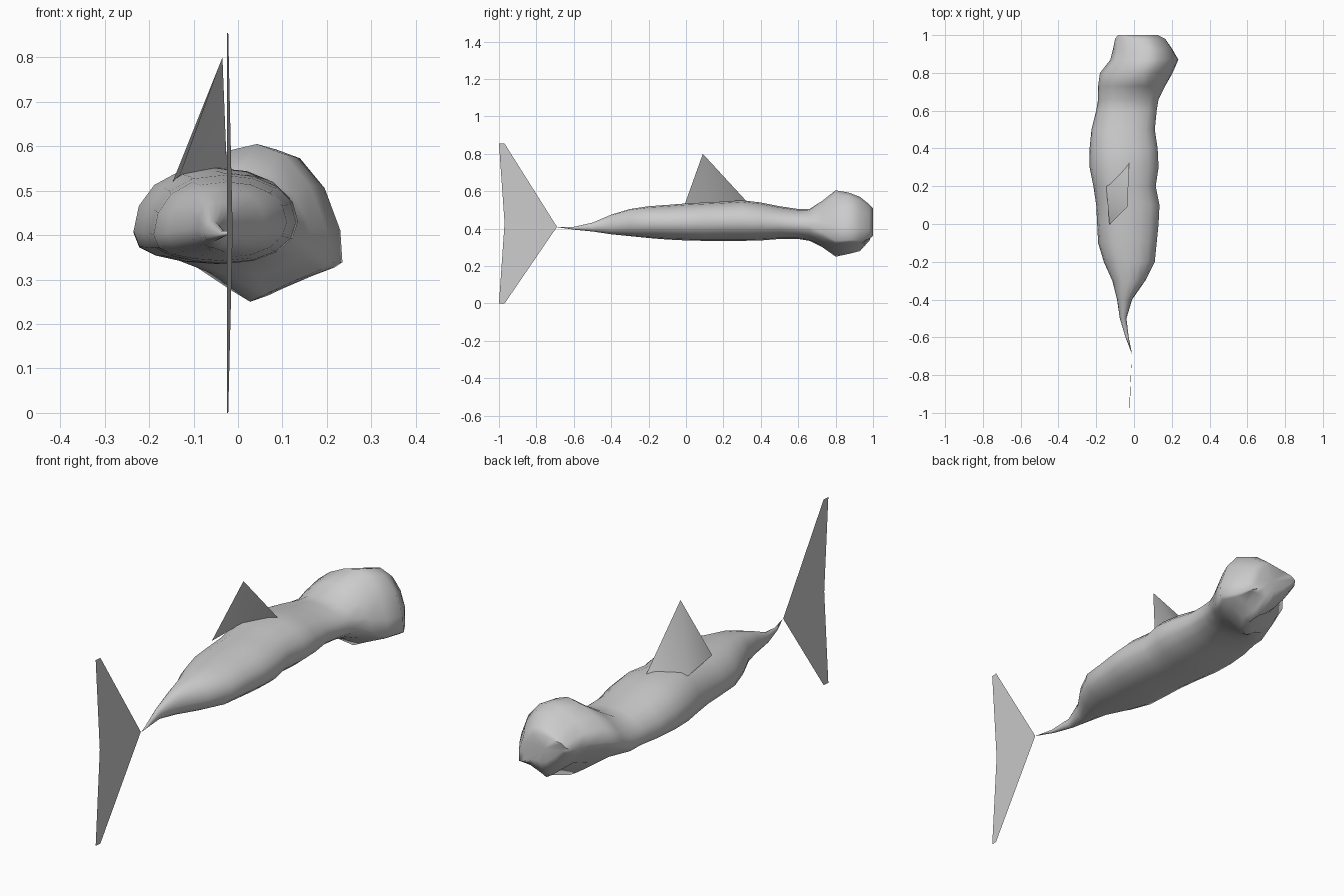
import bpy, bmesh, math

if "Cube" in bpy.data.objects:
    bpy.data.objects.remove(bpy.data.objects["Cube"])

grey = bpy.data.materials.new("plain grey")
grey.diffuse_color = (0.6, 0.6, 0.6, 1)
grey.use_nodes = True
grey.node_tree.nodes["Principled BSDF"].inputs["Base Color"].default_value = grey.diffuse_color


def make_object(name, verts, faces, smooth=None):
    mesh = bpy.data.meshes.new(name)
    mesh.from_pydata(verts, [], faces)
    mesh.materials.append(grey)
    obj = bpy.data.objects.new(name, mesh)
    bpy.context.collection.objects.link(obj)
    if smooth:
        bm = bmesh.new()
        bm.from_mesh(mesh)
        bmesh.ops.recalc_face_normals(bm, faces=bm.faces)
        bm.to_mesh(mesh)
        bm.free()
        bpy.ops.object.select_all(action='DESELECT')
        obj.select_set(True)
        bpy.context.view_layer.objects.active = obj
        bpy.ops.object.shade_smooth_by_angle(angle=math.radians(smooth))
    return obj


def power(v, p):
    return math.copysign(abs(v) ** p, v) if abs(v) > 1e-6 else 0.0


# Body and head sections: y, left x, right x, bottom z, top z
SECTIONS = [
    (-0.60, -0.045, -0.028, 0.395, 0.41), (-0.50, -0.075, -0.04, 0.385, 0.432),
    (-0.40, -0.09, -0.01, 0.37, 0.475), (-0.30, -0.115, 0.06, 0.36, 0.505),
    (-0.20, -0.16, 0.11, 0.35, 0.52), (-0.10, -0.19, 0.12, 0.342, 0.527),
    (0.00, -0.195, 0.13, 0.337, 0.535), (0.10, -0.20, 0.135, 0.335, 0.54),
    (0.20, -0.215, 0.115, 0.335, 0.545), (0.30, -0.235, 0.13, 0.335, 0.552),
    (0.40, -0.235, 0.125, 0.337, 0.54), (0.50, -0.225, 0.11, 0.345, 0.52),
    (0.60, -0.20, 0.12, 0.345, 0.505), (0.66, -0.19, 0.13, 0.335, 0.505),
    (0.73, -0.19, 0.165, 0.30, 0.55), (0.80, -0.18, 0.205, 0.25, 0.605),
    (0.87, -0.125, 0.235, 0.265, 0.593), (0.93, -0.11, 0.20, 0.28, 0.57),
    (0.98, -0.10, 0.165, 0.335, 0.53), (1.00, -0.085, 0.125, 0.38, 0.51),
]
# Roundness per quadrant (below 1 boxy, above 1 pointed), keyed by right, upper
BODY_SHAPE = {(0, 1): 0.85, (1, 1): 0.95, (0, 0): 0.95, (1, 0): 0.95}
HEAD_SHAPE = {(0, 1): 1.2, (1, 1): 1.2, (0, 0): 1.7, (1, 0): 1.75}
SIDES = 16
verts = [(-0.01, -0.69, 0.408)]
for y, left, right, low, high in SECTIONS:
    head = max(0.0, min(1.0, (y - 0.66) / 0.14))
    mid_x, half = (left + right) / 2, (right - left) / 2
    mid_z = low + (high - low) * 0.47
    for i in range(SIDES):
        a = 2 * math.pi * i / SIDES
        c, s = math.cos(a), math.sin(a)
        quadrant = (int(c > 0), int(s > 0))
        p = BODY_SHAPE[quadrant] * (1 - head) + HEAD_SHAPE[quadrant] * head
        x = mid_x + half * power(c, p) + head * (0.03 if s > 0 else 0.015) * abs(s)
        z = mid_z + (high - mid_z if s > 0 else mid_z - low) * power(s, p)
        # the head leans down to the right, the body bulges low on the left
        lean = 0.08 * c if c > 0 else 0.04 * c
        girth = min(1.0, half / 0.15)
        z -= (lean * head + 0.028 * girth * (1 - head) * max(-c, 0)) * (1 - s * s)
        # small mouth notch under the head
        if 0.85 < y < 0.9 and i == 11:
            z += 0.03
        verts.append((x, y, z))
end = len(verts)
verts.append((0.03, 0.982, 0.44))

faces = []
for i in range(SIDES):
    j = (i + 1) % SIDES
    faces.append((0, 1 + i, 1 + j))
    for k in range(len(SECTIONS) - 1):
        a, b = 1 + k * SIDES, 1 + (k + 1) * SIDES
        faces.append((a + i, b + i, b + j, a + j))
    last = end - SIDES
    faces.append((last + i, end, last + j))
make_object("body", verts, faces, smooth=80)

# Back fin: an open folded sheet sunk slightly into the back
make_object("back_fin",
            [(-0.035, 0.09, 0.80), (-0.13, -0.005, 0.535),
             (-0.147, 0.20, 0.52), (-0.025, 0.325, 0.545)],
            [(0, 2, 1), (0, 3, 2)], smooth=80)

# Tail fin: a thin upright sheet
make_object("tail_fin",
            [(-0.012, -0.69, 0.41), (-0.022, -0.97, 0.855), (-0.025, -1.0, 0.855),
             (-0.025, -0.97, 0.43), (-0.025, -1.0, 0.0), (-0.022, -0.97, 0.0)],
            [(0, 1, 2, 3), (0, 3, 4, 5)])
